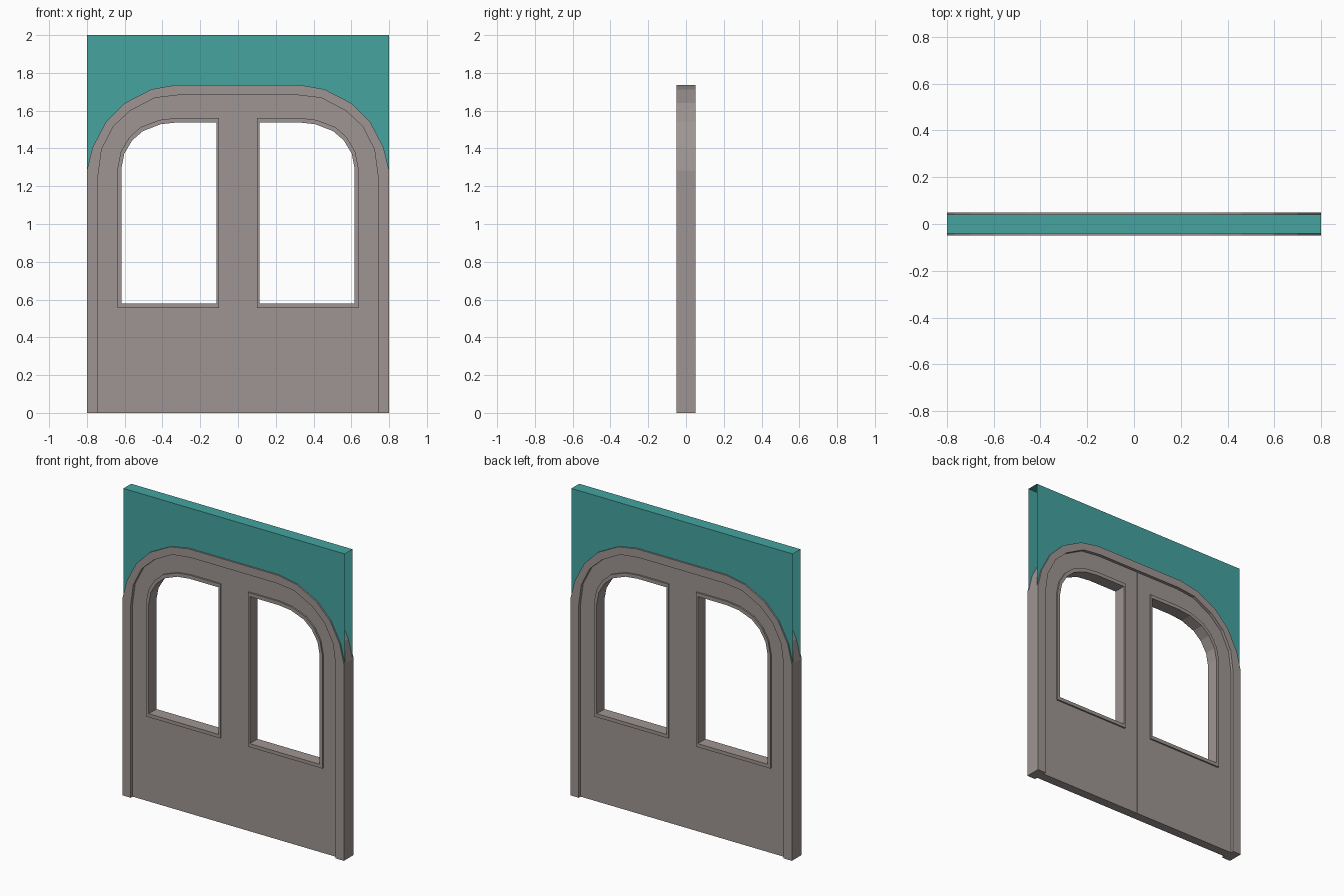
import bpy, bmesh, math
from mathutils import Matrix

if "Cube" in bpy.data.objects:
    bpy.data.objects.remove(bpy.data.objects["Cube"])


def material(name, rgb):
    m = bpy.data.materials.new(name)
    m.diffuse_color = (*rgb, 1)
    m.use_nodes = True
    m.node_tree.nodes["Principled BSDF"].inputs["Base Color"].default_value = m.diffuse_color
    return m


GREY = material("warm_grey", (0.342, 0.301, 0.287))
TEAL = material("teal", (0.058, 0.371, 0.352))


def add_mesh(name, mesh, mat):
    mesh.materials.clear()
    mesh.materials.append(mat)
    ob = bpy.data.objects.new(name, mesh)
    bpy.context.collection.objects.link(ob)
    return ob


def slab(name, loops, half_depth, mat):
    """Extrude x-z outlines (first the outside, then holes) to y = +-half_depth."""
    cu = bpy.data.curves.new(name + "_profile", 'CURVE')
    cu.dimensions = '2D'
    cu.fill_mode = 'BOTH'
    cu.extrude = half_depth
    for pts in loops:
        sp = cu.splines.new('POLY')
        sp.points.add(len(pts) - 1)
        for p, (x, z) in zip(sp.points, pts):
            p.co = (x, z, 0, 1)
        sp.use_cyclic_u = True
    tmp = bpy.data.objects.new(name + "_tmp", cu)
    bpy.context.collection.objects.link(tmp)
    dg = bpy.context.evaluated_depsgraph_get()
    mesh = bpy.data.meshes.new_from_object(tmp.evaluated_get(dg))
    bpy.data.objects.remove(tmp)
    mesh.transform(Matrix.Rotation(math.pi / 2, 4, 'X'))
    bm = bmesh.new()
    bm.from_mesh(mesh)
    bmesh.ops.remove_doubles(bm, verts=bm.verts, dist=1e-4)
    bmesh.ops.recalc_face_normals(bm, faces=bm.faces)
    for f in bm.faces:
        f.smooth = False
        f.material_index = 0
    bm.to_mesh(mesh)
    bm.free()
    mesh.name = name
    return add_mesh(name, mesh, mat)


def flip(pts):
    return [(-x, z) for x, z in reversed(pts)]


# Right-hand halves of the arches, from spring point up to the flat top
OUTER = [(0.8, 1.284), (0.77, 1.406), (0.70, 1.54), (0.60, 1.64), (0.458, 1.713), (0.325, 1.737)]
INNER = [(0.74, 1.26), (0.722, 1.395), (0.66, 1.517), (0.57, 1.60), (0.44, 1.668), (0.31, 1.683)]
TRIM = [(0.1, 0.555), (0.637, 0.555), (0.637, 1.30), (0.62, 1.385), (0.575, 1.46),
        (0.515, 1.513), (0.415, 1.551), (0.32, 1.562), (0.1, 1.562)]
HOLE = [(0.113, 0.578), (0.617, 0.578), (0.617, 1.295), (0.602, 1.373), (0.56, 1.443),
        (0.503, 1.492), (0.41, 1.528), (0.32, 1.538), (0.113, 1.538)]

# Raised arch frame
outer_arch = OUTER + flip(OUTER)
inner_arch = INNER + flip(INNER)
frame = ([(0.8, 0)] + outer_arch + [(-0.8, 0), (-0.74, 0)]
         + inner_arch[::-1] + [(0.74, 0)])
slab("arch_frame", [frame], 0.05, GREY)

# Two door leaves with raised window trims
leaf = [(0.0005, 0), (0.74, 0)] + INNER + [(0.0005, 1.683)]
for side, f in (("right", lambda p: p), ("left", flip)):
    slab(side + "_door_leaf", [f(leaf), f(TRIM)], 0.03, GREY)
    slab(side + "_window_trim", [f(TRIM), f(HOLE)], 0.04, GREY)

# Wall above the arch: front, back and top sheets, open at the ends
bm = bmesh.new()
outline = outer_arch + [(-0.8, 2), (0.8, 2)]
front = [bm.verts.new((x, -0.04, z)) for x, z in outline]
back = [bm.verts.new((x, 0.04, z)) for x, z in outline]
faces = [bm.faces.new(front), bm.faces.new(back[::-1]),
         bm.faces.new((front[-2], front[-1], back[-1], back[-2]))]
bm.normal_update()
for face, axis, sign in zip(faces, (1, 1, 2), (-1, 1, 1)):
    if face.normal[axis] * sign < 0:
        face.normal_flip()
wall = bpy.data.meshes.new("wall_above_arch")
bm.to_mesh(wall)
bm.free()
add_mesh("wall_above_arch", wall, TEAL)
